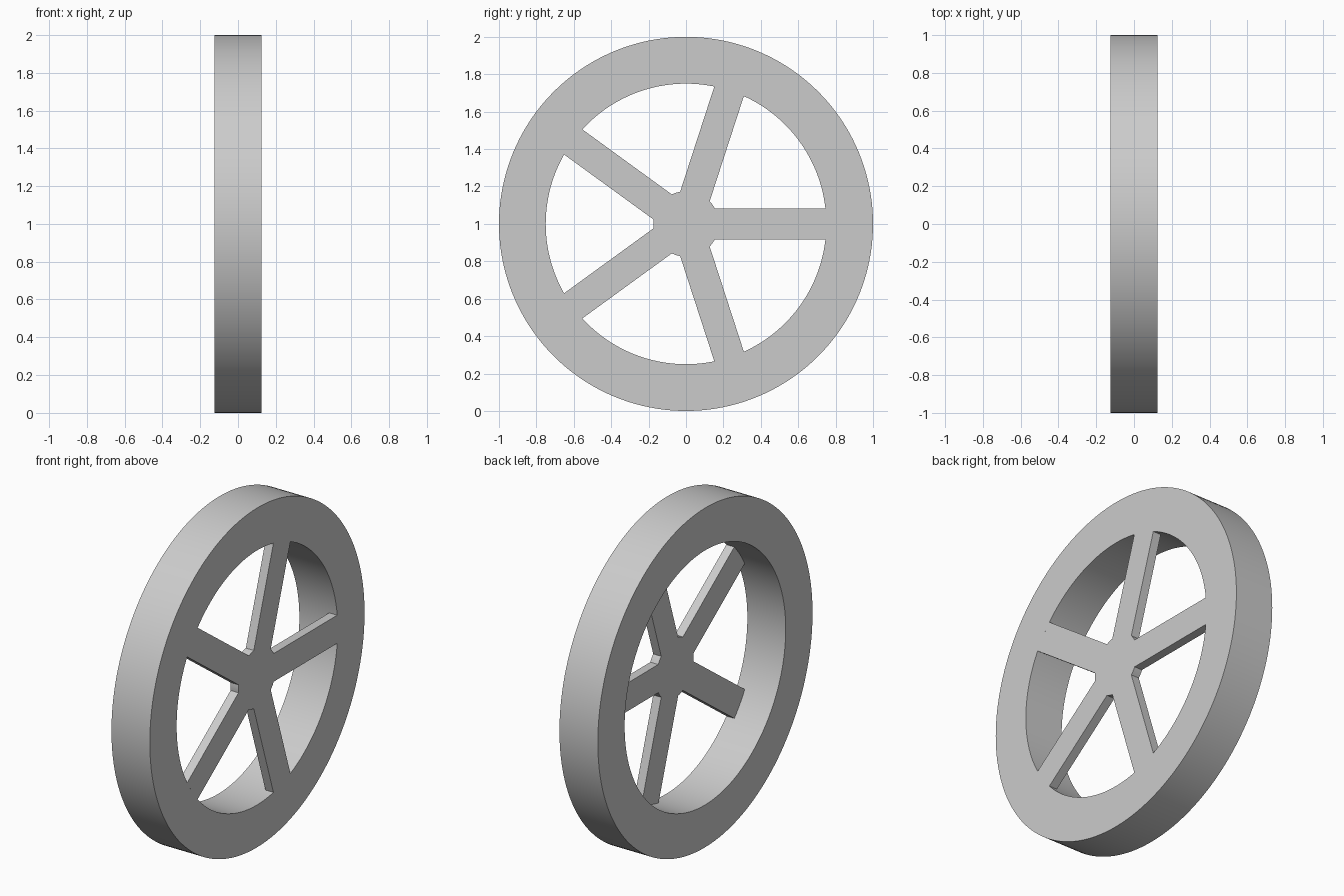
import bpy
import bmesh
from math import asin, cos, sin, pi, tau
from mathutils import Vector

OUTER, INNER, HALF_WIDTH = 1.0, 0.75, 0.125
HUB, SPOKE_HALF, SPOKE_DEPTH = 0.175, 0.083, 0.052
SPOKES, SEGMENTS = 5, 160
CENTRE = Vector((0, 0, 1))

cube = bpy.data.objects.get("Cube")
if cube:
    bpy.data.objects.remove(cube, do_unlink=True)

grey = bpy.data.materials.new("plain grey")
grey.use_nodes = True
colour = (0.6, 0.6, 0.6, 1)
grey.diffuse_color = colour
grey.node_tree.nodes["Principled BSDF"].inputs["Base Color"].default_value = colour


def polar(x, radius, angle):
    return CENTRE + Vector((x, radius * cos(angle), radius * sin(angle)))


def arc(x, radius, start, end, steps):
    return [polar(x, radius, start + (end - start) * i / steps) for i in range(steps + 1)]


def finish(name, bm):
    bmesh.ops.recalc_face_normals(bm, faces=bm.faces)
    mesh = bpy.data.meshes.new(name)
    bm.to_mesh(mesh)
    bm.free()
    mesh.materials.append(grey)
    obj = bpy.data.objects.new(name, mesh)
    bpy.context.collection.objects.link(obj)
    bpy.ops.object.select_all(action="DESELECT")
    obj.select_set(True)
    bpy.context.view_layer.objects.active = obj
    bpy.ops.object.shade_smooth_by_angle(angle=pi / 6)


# Rim: a rectangular section swept around the axle
bm = bmesh.new()
section = [(-HALF_WIDTH, INNER), (HALF_WIDTH, INNER), (HALF_WIDTH, OUTER), (-HALF_WIDTH, OUTER)]
rings = [[bm.verts.new(polar(x, r, tau * i / SEGMENTS)) for x, r in section]
         for i in range(SEGMENTS)]
for i, ring in enumerate(rings):
    following = rings[(i + 1) % SEGMENTS]
    for k in range(4):
        n = (k + 1) % 4
        bm.faces.new((ring[k], ring[n], following[n], following[k]))
finish("rim", bm)

# Hub and spokes: one thin star plate, flush with one side of the rim
bm = bmesh.new()
tip = asin(SPOKE_HALF / INNER)
root = asin(SPOKE_HALF / HUB)
step = tau / SPOKES
outline = []
for s in range(SPOKES):
    a = s * step
    outline += arc(HALF_WIDTH, INNER, a - tip, a + tip, 8)
    outline += arc(HALF_WIDTH, HUB, a + root, a + step - root, 3)
plate = bm.faces.new([bm.verts.new(p) for p in outline])
extruded = bmesh.ops.extrude_face_region(bm, geom=[plate], use_keep_orig=True)
moved = [g for g in extruded["geom"] if isinstance(g, bmesh.types.BMVert)]
bmesh.ops.translate(bm, verts=moved, vec=(-SPOKE_DEPTH, 0, 0))
finish("hub_and_spokes", bm)
